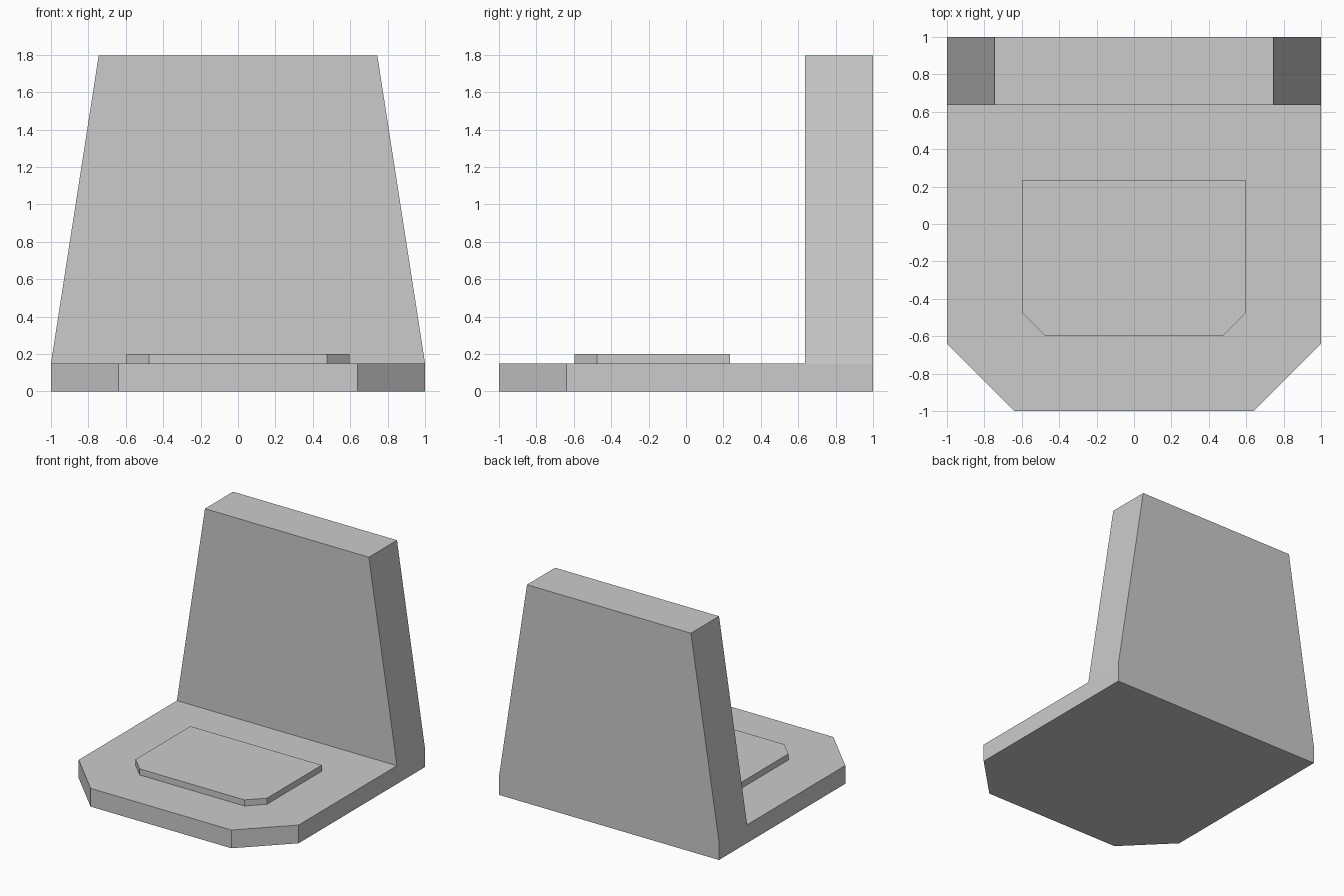
import bpy, bmesh
from mathutils import Vector

if "Cube" in bpy.data.objects:
    bpy.data.objects.remove(bpy.data.objects["Cube"])


def prism(name, profile, depth):
    """Closed solid: a planar profile swept along the depth vector."""
    bm = bmesh.new()
    face = bm.faces.new([bm.verts.new(p) for p in profile])
    swept = bmesh.ops.extrude_face_region(bm, geom=[face], use_keep_orig=True)
    verts = [g for g in swept["geom"] if isinstance(g, bmesh.types.BMVert)]
    bmesh.ops.translate(bm, verts=verts, vec=Vector(depth))
    bmesh.ops.recalc_face_normals(bm, faces=bm.faces)
    mesh = bpy.data.meshes.new(name)
    bm.to_mesh(mesh)
    bm.free()
    obj = bpy.data.objects.new(name, mesh)
    bpy.context.collection.objects.link(obj)
    return obj


def mirrored(half):
    """Complete a right-hand half outline by mirroring it across x = 0."""
    return half + [(-x, y, z) for x, y, z in reversed(half)]


def slab(name, half_width, front, back, chamfer, bottom, top):
    """Flat plate with its two front corners cut off."""
    half = [(half_width - chamfer, front, bottom),
            (half_width, front + chamfer, bottom),
            (half_width, back, bottom)]
    return prism(name, mirrored(half), (0, 0, top - bottom))


# Base plate with chamfered front corners
slab("base", 1.0, -1.0, 1.0, 0.36, 0.0, 0.15)

# Thin raised pad on the base
slab("pad", 0.597, -0.597, 0.235, 0.12, 0.15, 0.20)

# Upright back, tapering towards the top
prism("backrest", mirrored([(1.0, 0.635, 0.15), (0.745, 0.635, 1.795)]),
      (0, 0.365, 0))
